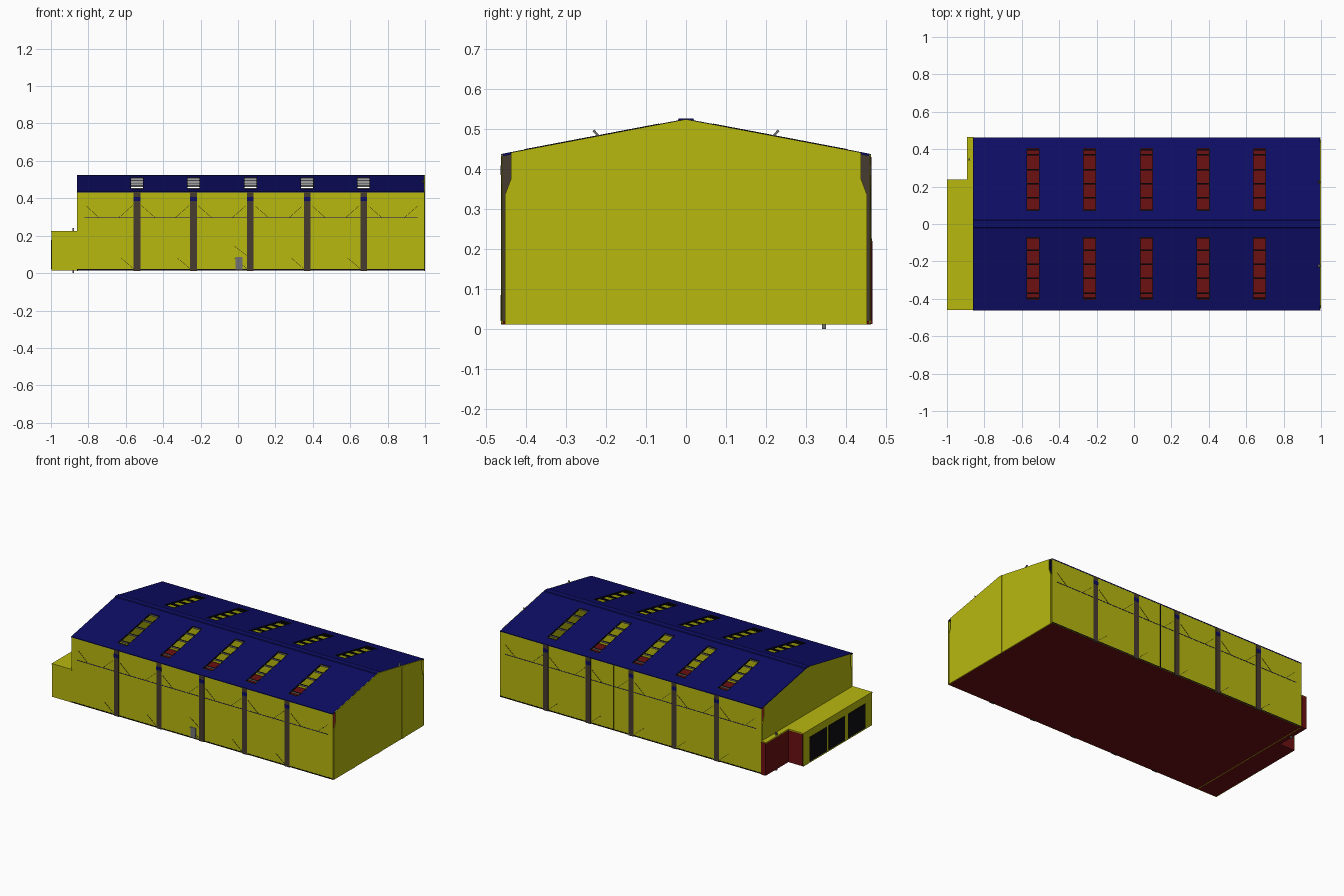
import bpy, bmesh, math
from mathutils import Vector

if "Cube" in bpy.data.objects:
    bpy.data.objects.remove(bpy.data.objects["Cube"])


def material(name, r, g, b):
    m = bpy.data.materials.new(name)
    m.diffuse_color = (r, g, b, 1)
    m.use_nodes = True
    m.node_tree.nodes["Principled BSDF"].inputs["Base Color"].default_value = m.diffuse_color
    return m


YELLOW = material("wall yellow", 0.48, 0.48, 0.005)
BLUE = material("roof navy", 0.004, 0.004, 0.13)
RED = material("floor dark red", 0.15, 0.005, 0.006)
BROWN = material("frame brown", 0.062, 0.044, 0.03)
BLACK = material("trim black", 0.004, 0.004, 0.006)
GREY = material("steel grey", 0.17, 0.17, 0.18)

BAYS = [-0.54, -0.238, 0.066, 0.37, 0.672]   # frame and skylight positions
HALL = (-0.86, 0.997)                        # hall ends along x
SIDES = (("front", -1), ("back", 1))


def roof_z(y):
    return 0.522 - 0.19 * abs(y)


def finish(name, bm, *mats):
    bmesh.ops.recalc_face_normals(bm, faces=bm.faces)
    me = bpy.data.meshes.new(name)
    bm.to_mesh(me)
    bm.free()
    for m in mats:
        me.materials.append(m)
    ob = bpy.data.objects.new(name, me)
    bpy.context.collection.objects.link(ob)
    return ob


def prism(name, pts, axis, a, b, *mats):
    """Extrude a flat profile along 'x' (points y,z) or 'z' (points x,y)."""
    bm = bmesh.new()
    put = (lambda p, t: (t, p[0], p[1])) if axis == "x" else (lambda p, t: (p[0], p[1], t))
    face = bm.faces.new([bm.verts.new(put(p, a)) for p in pts])
    ext = bmesh.ops.extrude_face_region(bm, geom=[face])
    verts = [v for v in ext["geom"] if isinstance(v, bmesh.types.BMVert)]
    bmesh.ops.translate(bm, verts=verts, vec=(b - a, 0, 0) if axis == "x" else (0, 0, b - a))
    return finish(name, bm, *mats)


def box(name, x, y, z, mat):
    y = sorted(y)
    return prism(name, [(x[0], y[0]), (x[1], y[0]), (x[1], y[1]), (x[0], y[1])], "z", z[0], z[1], mat)


def rod(name, p, q, mat, w=0.0016):
    """Thin square rod between two points."""
    p, q = Vector(p), Vector(q)
    bm = bmesh.new()
    bmesh.ops.create_cube(bm, size=1)
    d = q - p
    bmesh.ops.scale(bm, vec=(w, w, d.length), verts=bm.verts)
    bmesh.ops.rotate(bm, matrix=d.to_track_quat("Z", "Y").to_matrix(), verts=bm.verts)
    bmesh.ops.translate(bm, vec=(p + q) / 2, verts=bm.verts)
    return finish(name, bm, mat)


# Floor slabs of hall and annex
box("hall_floor", (-0.86, 0.995), (-0.459, 0.459), (0.013, 0.02), RED)
box("annex_floor", (-0.997, -0.86), (-0.459, 0.235), (0.013, 0.02), RED)

# Gable walls, notched where the portal frames show at the corners
half = [(0.452, 0.012), (0.452, 0.335), (0.437, 0.375), (0.437, roof_z(0.437) + 0.002), (0.0, 0.524)]
gable = half + [(-y, z) for y, z in reversed(half[:-1])]
prism("right_gable_wall", gable, "x", 0.994, 0.999, YELLOW)
prism("left_gable_wall", gable, "x", -0.86, -0.855, YELLOW)
for y in (-0.258, 0.0, 0.25):
    box("gable_pilaster", (0.995, 1.0), (y - 0.018, y + 0.018), (0.011, roof_z(y) - 0.004), YELLOW)

for side, s in SIDES:
    # Long side wall and its dark base line
    box(side + "_wall", HALL, (s * 0.4585, s * 0.4605), (0.013, 0.436), YELLOW)
    box(side + "_base_trim", HALL, (s * 0.457, s * 0.4615), (0.015, 0.021), BLACK)

    # Roof slope with open skylights
    xs = [HALL[0]] + [x + d for x in BAYS for d in (-0.034, 0.034)] + [HALL[1] - 0.002]
    ys = [0.0, 0.068, 0.403, 0.462]
    bm = bmesh.new()
    grid = [[bm.verts.new((x, s * y, roof_z(y))) for y in ys] for x in xs]
    for i in range(len(xs) - 1):
        for j in range(3):
            if i % 2 == 1 and j == 1:
                continue
            bm.faces.new((grid[i][j], grid[i + 1][j], grid[i + 1][j + 1], grid[i][j + 1]))
    roof = finish(side + "_roof_slope", bm, BLUE)
    for f in roof.data.polygons:
        if f.normal.z < 0:
            f.flip() if hasattr(f, "flip") else None
    mod = roof.modifiers.new("thickness", "SOLIDIFY")
    mod.thickness = 0.006
    mod.offset = 0

    for x in BAYS:
        # Portal frame column with haunched head
        col = [(0.4625, 0.011), (0.452, 0.011), (0.452, 0.335), (0.437, 0.375),
               (0.437, roof_z(0.437) - 0.003), (0.4625, 0.434)]
        prism(side + "_frame_column", [(s * y, z) for y, z in col], "x", x - 0.0175, x + 0.0175, BROWN)
        box(side + "_column_bracket", (x - 0.0175, x + 0.0175), (s * 0.462, s * 0.4635), (0.385, 0.408), BLUE)

        # Skylight cross bars: black, grey on the outward face
        for y in (0.073, 0.14, 0.215, 0.29, 0.37, 0.398):
            z = roof_z(y)
            pts = [(s * (y - 0.004), z - 0.007), (s * (y + 0.004), z - 0.007),
                   (s * (y + 0.004), z + 0.003), (s * (y - 0.004), z + 0.003)]
            bar = prism(side + "_skylight_bar", pts, "x", x - 0.032, x + 0.032, BLACK, GREY)
            for f in bar.data.polygons:
                if f.normal.y * s > 0.9:
                    f.material_index = 1
        # Skylight side trims
        for d in (-0.0335, 0.0335):
            pts = [(s * y, roof_z(y) + h) for y, h in ((0.068, -0.006), (0.403, -0.006), (0.403, 0.004), (0.068, 0.004))]
            prism(side + "_skylight_trim", pts, "x", x + d - 0.0015, x + d + 0.0015, BLACK)

        # Short foot brace beside each column
        rod(side + "_foot_brace", (x - 0.085, s * 0.4608, 0.08), (x - 0.02, s * 0.4608, 0.025), BLACK)

    # Side rail and knee braces
    rod(side + "_side_rail", (-0.82, s * 0.4605, 0.295), (0.96, s * 0.4605, 0.295), BLUE, 0.003)
    for x in BAYS:
        for d in (-1, 1):
            rod(side + "_knee_brace", (x + d * 0.025, s * 0.4608, 0.36), (x + d * 0.095, s * 0.4608, 0.298), BLACK)
    for a, b in ((-0.81, -0.745), (0.96, 0.89)):
        rod(side + "_end_brace", (a, s * 0.4608, 0.358), (b, s * 0.4608, 0.298), BLACK)

    # Small slanted bracket on the roof at the right end
    pts = [(s * 0.212, 0.480), (s * 0.229, 0.498), (s * 0.233, 0.494), (s * 0.218, 0.478)]
    prism(side + "_roof_bracket", pts, "x", 0.985, 0.994, GREY)

# Ridge cap
prism("ridge_cap", [(-0.022, 0.519), (-0.018, 0.5255), (0.018, 0.5255), (0.022, 0.519)],
      "x", HALL[0], 0.995, BLUE)

# Annex shell
box("annex_west_wall", (-0.998, -0.993), (-0.46, 0.235), (0.013, 0.222), YELLOW)
box("annex_front_wall", (-0.998, -0.86), (-0.46, -0.456), (0.013, 0.222), YELLOW)
box("annex_back_wall", (-0.993, -0.86), (0.231, 0.2352), (0.013, 0.222), RED)
prism("annex_roof", [(-0.999, -0.461), (-0.857, -0.461), (-0.857, 0.464), (-0.893, 0.464),
                     (-0.893, 0.237), (-0.999, 0.237)], "z", 0.219, 0.226, YELLOW)
for y0, y1 in ((-0.39, -0.215), (-0.185, -0.02), (0.0, 0.175)):
    box("annex_gate", (-1.0, -0.992), (y0, y1), (0.022, 0.178), BLACK)

# Red block beside the annex, with its pipe
box("red_block", (-0.891, -0.86), (0.235, 0.466), (0.013, 0.22), RED)
box("drain_pipe", (-0.886, -0.876), (0.339, 0.35), (0.0, 0.242), GREY)

# Front door and a thin pipe on the back wall
box("front_door", (-0.013, 0.024), (-0.463, -0.459), (0.02, 0.085), GREY)
rod("door_brace", (-0.02, -0.4608, 0.145), (0.06, -0.4608, 0.085), BLACK)
rod("back_pipe", (0.19, 0.4615, 0.02), (0.19, 0.4615, 0.43), BLACK, 0.003)
